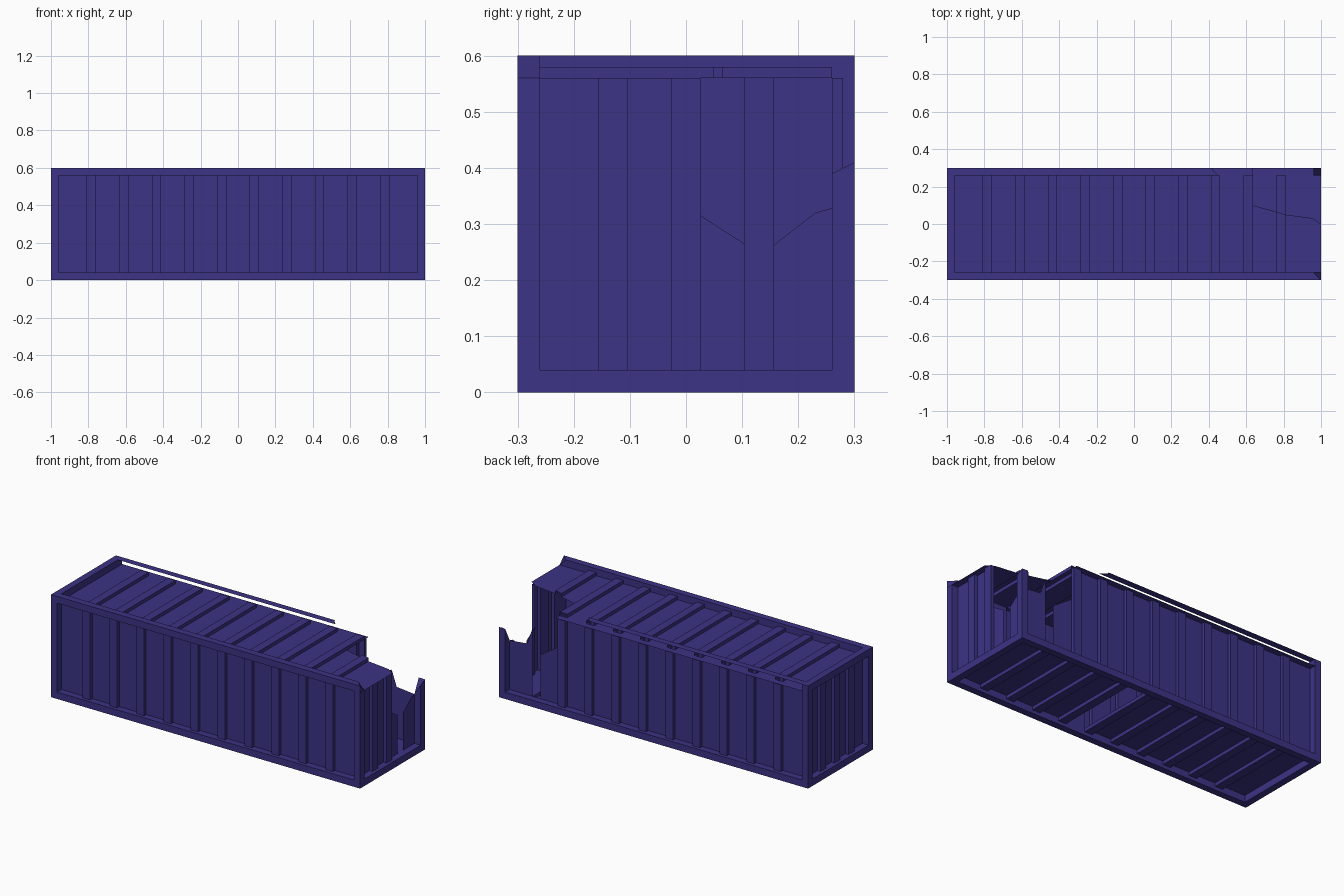
import bpy, bmesh
from mathutils import Vector

if "Cube" in bpy.data.objects:
    bpy.data.objects.remove(bpy.data.objects["Cube"])

X, Y, Z, F, R = 1.0, 0.3, 0.6, 0.04, 0.02   # half length, half width, height, frame, rib height

paint = bpy.data.materials.new("blue_paint")
paint.diffuse_color = (0.045, 0.033, 0.235, 1)
paint.use_nodes = True
paint.node_tree.nodes["Principled BSDF"].inputs["Base Color"].default_value = paint.diffuse_color


def finish(name, bm):
    me = bpy.data.meshes.new(name)
    bm.to_mesh(me)
    bm.free()
    me.materials.append(paint)
    ob = bpy.data.objects.new(name, me)
    bpy.context.collection.objects.link(ob)
    return ob


def box(name, lo, hi, move=None):
    """Frame bar between two corners; move(v) may reshape a torn end."""
    bm = bmesh.new()
    bmesh.ops.create_cube(bm, size=1)
    for v in bm.verts:
        v.co = Vector([lo[i] + (v.co[i] + 0.5) * (hi[i] - lo[i]) for i in range(3)])
        if move:
            move(v.co)
    return finish(name, bm)


def sheet(bm, pts, out):
    f = bm.faces.new([bm.verts.new(p) for p in pts])
    f.normal_update()
    if f.normal.dot(out) < -0.01:
        f.normal_flip()


def panel(name, place, half, bays, low, high, tear=(), skip=()):
    """Ribbed sheet. place(u, v, depth) -> xyz. tear = (u0, u1, top0, top1) pieces
    that replace the full height; skip = strip numbers that are missing."""
    bm = bmesh.new()
    out = Vector(place(0, 0, 0)) - Vector(place(0, 0, 1))
    step = 2 * half / bays
    w = 0.15 * step if bays > 4 else 0.2 * step
    w = 0.0245 if bays > 4 else 0.026
    cuts = [-half]
    for i in range(1, bays):
        c = -half + i * step
        cuts += [c - w, c + w]
    cuts.append(half)
    for i, (a, b) in enumerate(zip(cuts, cuts[1:])):
        if i in skip:
            continue
        d = R if i % 2 else F
        parts = [t for t in tear if a - 0.01 < (t[0] + t[1]) / 2 < b + 0.01]
        parts = parts or [(a, b, high, high)]
        for u0, u1, t0, t1 in parts:
            sheet(bm, [place(u0, low, d), place(u1, low, d),
                       place(u1, t1, d), place(u0, t0, d)], out)
        if d == R:       # rib flanks
            for u, t in ((a, parts[0][2]), (b, parts[-1][3])):
                pts = [place(u, low, R), place(u, low, F), place(u, t, F), place(u, t, R)]
                sheet(bm, pts, Vector(place(u, 0, 0)) - Vector(place((a + b) / 2, 0, 0)))
    bmesh.ops.remove_doubles(bm, verts=bm.verts, dist=1e-4)
    return finish(name, bm)


# ribbed walls, roof and floor
lo, hi, L, W = F, Z - F, X - F, Y - F
panel("front_wall", lambda u, v, d: (u, -Y + d, v), L, 11, lo, hi)
panel("left_end_wall", lambda u, v, d: (-X + d, u, v), W, 4, lo, hi)
panel("back_wall", lambda u, v, d: (u, Y - d, v), L, 11, lo, hi, skip=(19,), tear=[
    (0.635, 0.761, 0.38, 0.296), (0.81, 0.845, 0.44, 0.34), (0.845, L, 0.34, 0.328)])
panel("right_end_wall", lambda u, v, d: (X - d, u, v), W, 4, lo, hi, skip=(5,), tear=[
    (0.026, 0.104, 0.315, 0.265), (0.156, 0.23, 0.262, 0.32), (0.23, W, 0.32, 0.328)])
panel("roof", lambda u, v, d: (u, v, Z - d), L, 11, -W, W, tear=[
    (0.635, 0.761, 0.10, 0.065), (0.761, 0.81, 0.065, 0.05), (0.81, L, 0.05, 0.03)])
panel("floor", lambda u, v, d: (u, v, d), L, 11, -W, W, skip=(12,))

# bottom frame
for name, s in (("front", -1), ("back", 1)):
    y0, y1 = sorted((s * Y, s * W))
    box(name + "_bottom_beam", (-X, y0, 0), (X, y1, F))
for name, s in (("left", -1), ("right", 1)):
    x0, x1 = sorted((s * X, s * L))
    box(name + "_bottom_beam", (x0, -W, 0), (x1, W, F))

# corner posts, the last one snapped off
box("front_left_post", (-X, -Y, F), (-L, -W, hi))
box("back_left_post", (-X, W, F), (-L, Y, hi))
box("front_right_post", (L, -Y, F), (X, -W, hi))


def snap(c):
    if c.z > 0.2:
        c.z = 0.41 if c.y > 0.28 else (0.39 if c.x > 0.98 else 0.33)


box("broken_post", (L, W, F), (X, Y, hi), snap)

# top frame, with a mitred stub at the torn corner


def mitre(c):
    if c.x > 0.9 and c.y > -0.28 and c.z > 0.58:
        c.x = L


box("left_top_beam", (-X, -Y, hi), (-L, Y, Z))
box("front_top_beam", (-L, -Y, hi), (X, -W, Z), mitre)

# remaining top skin of the back beam and the ledges above the walls
up = Vector((0, 0, 1))
bm = bmesh.new()
sheet(bm, [(-L, W, Z), (0.45, W, Z), (0.42, 0.29, Z), (0.42, Y, Z), (-L, Y, Z)], up)
finish("back_top_strip", bm)
bm = bmesh.new()
sheet(bm, [(-L, W, hi), (0.635, W, hi), (0.635, Y, hi), (-L, Y, hi)], -up)
sheet(bm, [(L, -W, hi), (X, -W, hi), (X, 0.0, hi), (L, 0.026, hi)], -up)
finish("wall_top_ledges", bm)
